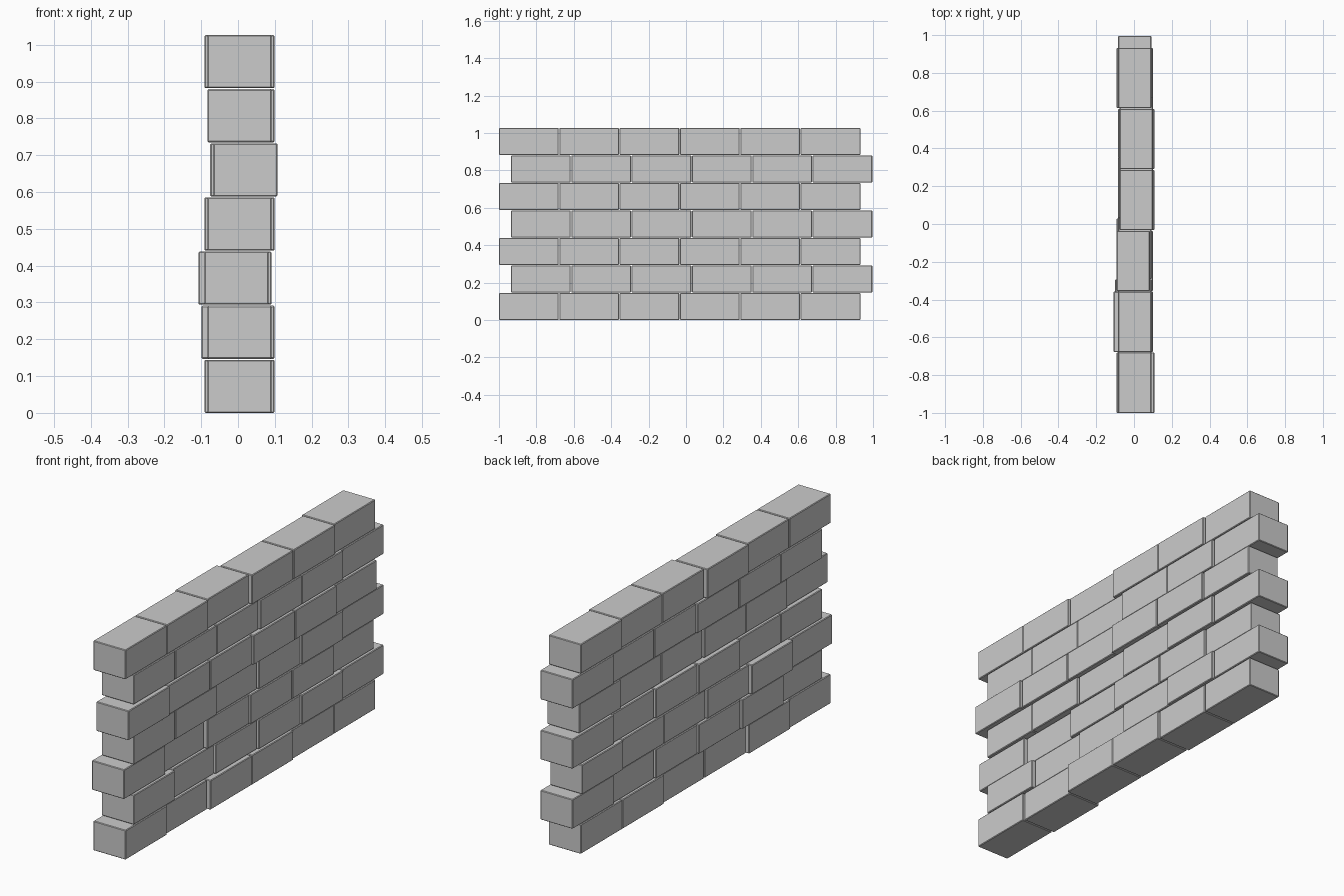
import bpy, bmesh
from mathutils import Matrix, Vector

if "Cube" in bpy.data.objects:
    bpy.data.objects.remove(bpy.data.objects["Cube"])

ROW_PITCH, BRICK_PITCH = 0.147, 0.3226
SIZE = Vector((0.175, 0.3190, 0.1440))
STEP = 0.008   # unit of in/out displacement

# in/out displacement of each brick, bottom row first
SHIFTS = [
    (0, -1, 1, 1, 0, 0),
    (0, -2, -1, 0, 1, 0),
    (-1, -3, -1, 0, 0, -1),
    (0, 0, -1, 0, 1, 0),
    (2, 1, 1, 2, 2, 1),
    (0, 0, 0, 1, 1, 0),
    (0, 0, -1, 1, 1, 0),
]


def brick_row(name, shifts, start_y, z):
    bm = bmesh.new()
    for i, k in enumerate(shifts):
        loc = (0.004 + STEP * k, start_y + i * BRICK_PITCH + SIZE.y / 2, z)
        bmesh.ops.create_cube(bm, size=1.0,
                              matrix=Matrix.Translation(loc) @ Matrix.Diagonal((*SIZE, 1)))
    # small chamfer on every brick
    bmesh.ops.bevel(bm, geom=bm.edges[:], offset=0.003, segments=1, affect='EDGES')
    mesh = bpy.data.meshes.new(name)
    bm.to_mesh(mesh)
    bm.free()
    bpy.context.collection.objects.link(bpy.data.objects.new(name, mesh))


# staggered courses
for r, shifts in enumerate(SHIFTS):
    start = -0.936 if r % 2 else -1.0
    brick_row(f"brick_course_{r + 1}", shifts, start, r * ROW_PITCH + SIZE.z / 2)
